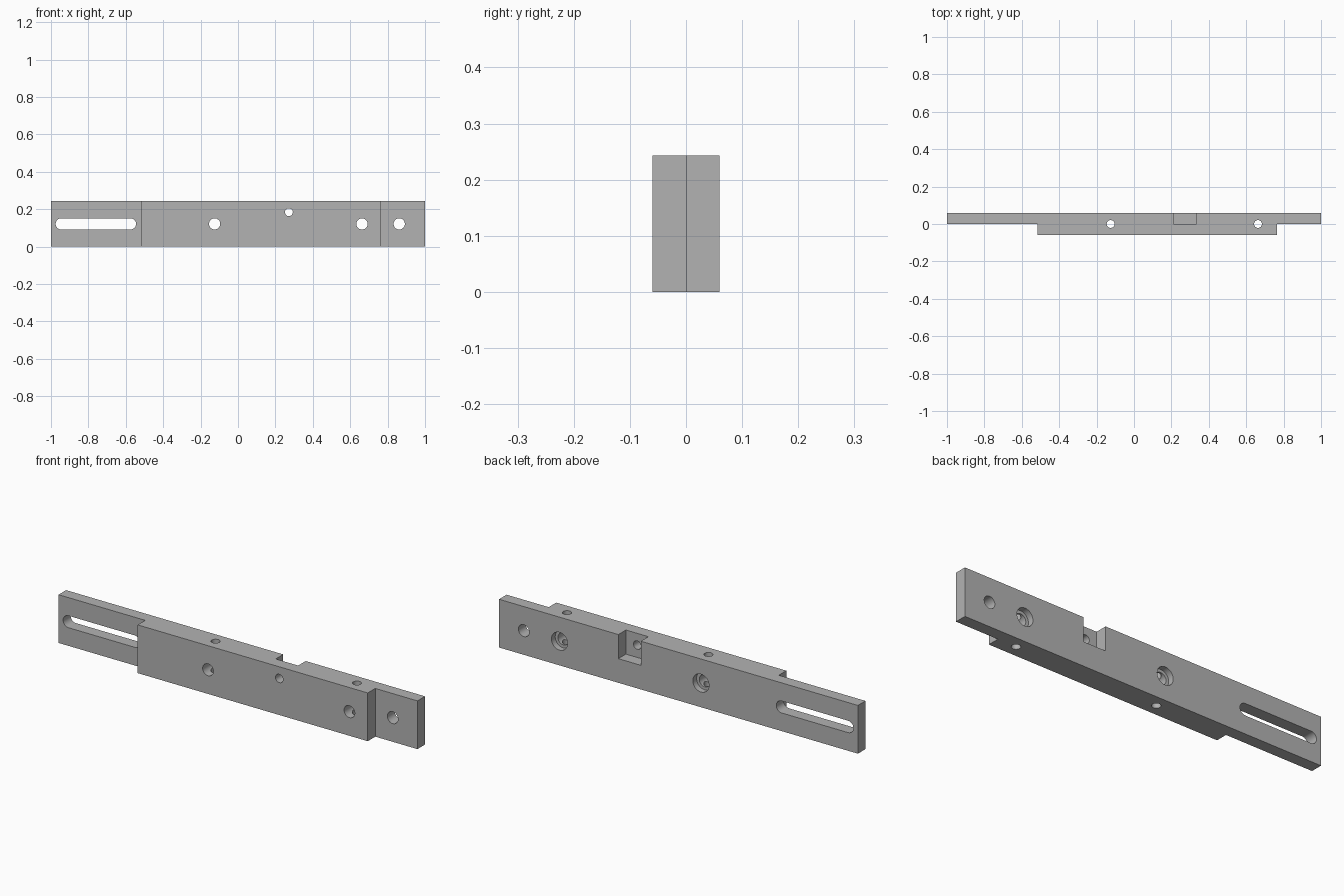
import bpy, bmesh, math
from mathutils import Matrix

cube = bpy.data.objects.get("Cube")
if cube:
    bpy.data.objects.remove(cube, do_unlink=True)

HEIGHT, BACK = 0.243, 0.06
MID = HEIGHT / 2

grey = bpy.data.materials.new("machined_grey")
grey.use_nodes = True
colour = (0.45, 0.45, 0.45, 1)
grey.diffuse_color = colour
grey.node_tree.nodes["Principled BSDF"].inputs["Base Color"].default_value = colour


def extrude_profile(name, points, vector):
    """Solid made by extruding a closed outline along a vector."""
    bm = bmesh.new()
    face = bm.faces.new([bm.verts.new(p) for p in points])
    out = bmesh.ops.extrude_face_region(bm, geom=[face])
    verts = [v for v in out["geom"] if isinstance(v, bmesh.types.BMVert)]
    bmesh.ops.translate(bm, verts=verts, vec=vector)
    bmesh.ops.recalc_face_normals(bm, faces=bm.faces)
    mesh = bpy.data.meshes.new(name)
    bm.to_mesh(mesh)
    bm.free()
    mesh.materials.append(grey)
    obj = bpy.data.objects.new(name, mesh)
    bpy.context.collection.objects.link(obj)
    return obj


def arc(cx, cy, r, start, sweep, steps):
    angles = [start + sweep * i / steps for i in range(steps + 1)]
    return [(cx + r * math.cos(a), cy + r * math.sin(a)) for a in angles]


def circle(cx, cy, r):
    return arc(cx, cy, r, 0, math.tau, 32)[:-1]


def cut(outline, axis, low, high):
    """Remove an extruded outline, running along y or z, from the bar."""
    if axis == "y":
        points, vector = [(u, low, v) for u, v in outline], (0, high - low, 0)
    else:
        points, vector = [(u, v, low) for u, v in outline], (0, 0, high - low)
    cutter = extrude_profile("cutter", points, vector)
    cutter.hide_render = True
    mod = bar.modifiers.new("cut", "BOOLEAN")
    mod.operation, mod.solver, mod.object = "DIFFERENCE", "EXACT", cutter
    bpy.ops.object.modifier_apply(modifier=mod.name)
    bpy.data.objects.remove(cutter, do_unlink=True)


# Stepped bar: full-length rear half with a shorter thick front
plan = [(-1, 0), (-0.517, 0), (-0.517, -BACK), (0.765, -BACK),
        (0.765, 0), (1, 0), (1, BACK), (-1, BACK)]
bar = extrude_profile("stepped_bar", [(x, y, 0) for x, y in plan], (0, 0, HEIGHT))
bpy.context.view_layer.objects.active = bar
bar.select_set(True)

# Notch in the top rear edge with its small through hole
cut([(0.21, MID), (0.335, MID), (0.335, 0.3), (0.21, 0.3)], "y", 0, 0.1)
cut(circle(0.272, 0.184, 0.021), "y", -0.1, 0.1)

# Counterbored holes, each crossed by a vertical pin hole
for x in (-0.125, 0.663):
    cut(circle(x, MID, 0.03), "y", -0.1, 0.1)
    cut(circle(x, MID, 0.045), "y", 0.03, 0.1)
    cut(circle(x, 0, 0.021), "z", -0.1, 0.4)

# Plain hole and long adjusting slot in the thin ends
cut(circle(0.862, MID, 0.03), "y", -0.1, 0.1)
slot = (arc(-0.575, MID, 0.03, -math.pi / 2, math.pi, 16)
        + arc(-0.945, MID, 0.03, math.pi / 2, math.pi, 16))
cut(slot, "y", -0.1, 0.1)

bpy.ops.object.shade_smooth_by_angle(angle=math.radians(30))
